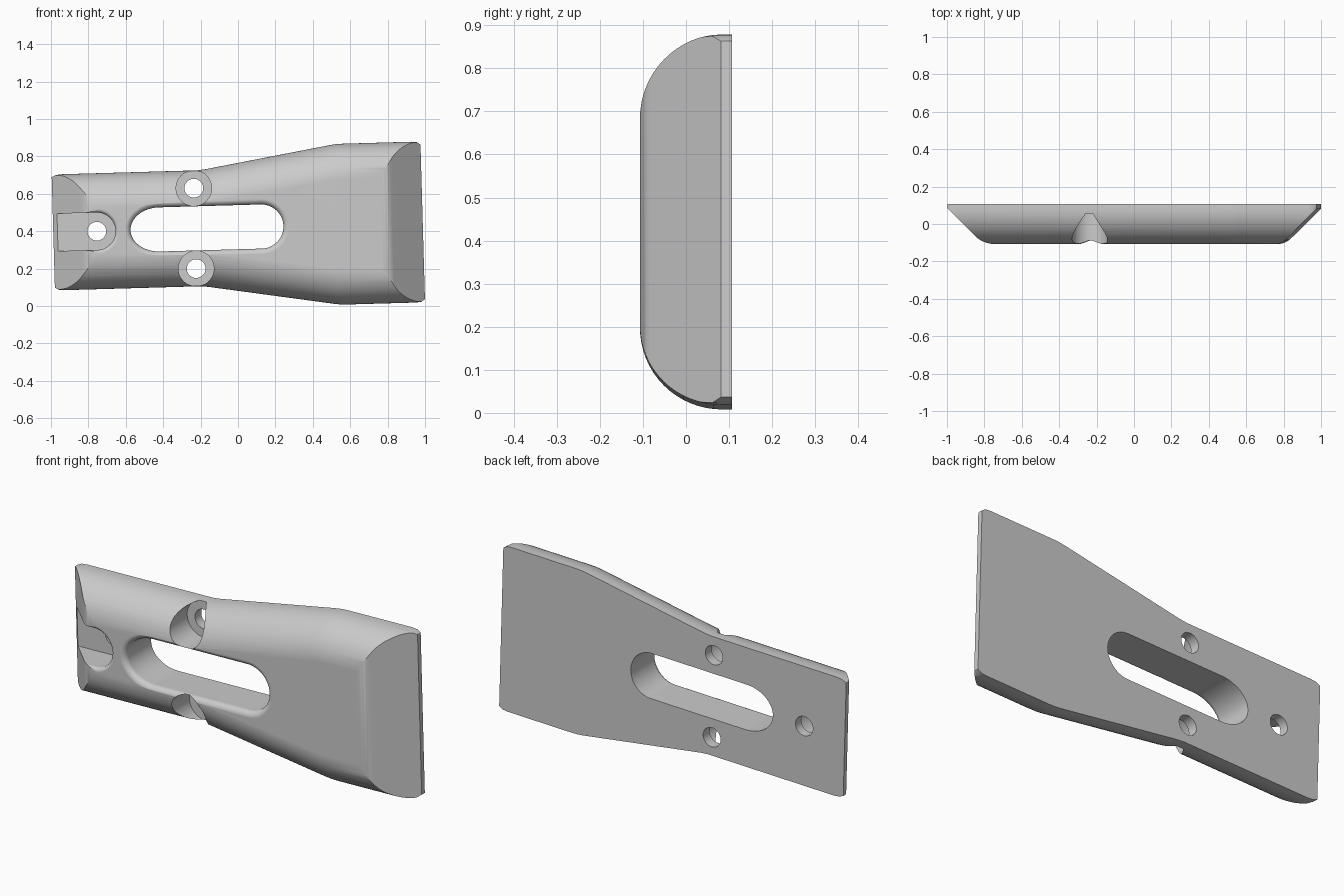
import bpy, bmesh
from math import sin, cos, pi, sqrt, radians
from mathutils import Matrix

cube = bpy.data.objects.get("Cube")
if cube:
    bpy.data.objects.remove(cube, do_unlink=True)

FRONT, BACK = -0.107, 0.107
# The whole part sits slightly tilted above the ground
PLACE = Matrix.Translation((0, 0, 0.4215)) @ Matrix.Rotation(-0.0287, 4, 'Y')

grey = bpy.data.materials.new("plain grey")
grey.use_nodes = True
colour = (0.6, 0.6, 0.6, 1)
grey.diffuse_color = colour
grey.node_tree.nodes["Principled BSDF"].inputs["Base Color"].default_value = colour


def loft(name, rings):
    """Skin a closed solid through rings of equal point count."""
    bm = bmesh.new()
    loops = [[bm.verts.new(p) for p in ring] for ring in rings]
    n = len(loops[0])
    for a, b in zip(loops, loops[1:]):
        for i in range(n):
            j = (i + 1) % n
            bm.faces.new((a[i], a[j], b[j], b[i]))
    bm.faces.new(loops[0])
    bm.faces.new(loops[-1])
    bmesh.ops.recalc_face_normals(bm, faces=bm.faces)
    bm.transform(PLACE)
    mesh = bpy.data.meshes.new(name)
    bm.to_mesh(mesh)
    bm.free()
    mesh.materials.append(grey)
    obj = bpy.data.objects.new(name, mesh)
    bpy.context.collection.objects.link(obj)
    return obj


def section(u, h, r=0.19, n=16):
    """Cross-section: flat back, flat front, large rounded long edges."""
    arc = [(FRONT + r - r * sin(i / n * pi / 2), h - r + r * cos(i / n * pi / 2))
           for i in range(n + 1)]
    half = [(BACK, h)] + arc
    return [(u, y, v) for y, v in half] + [(u, y, -v) for y, v in reversed(half)]


def stadium(y, left, right, r, left_len, n=24):
    """Long hole outline; the left end may be stretched to left_len."""
    pts = []
    for i in range(n + 1):
        t = -pi / 2 + pi * i / n
        pts.append((right + r * cos(t), y, r * sin(t)))
    for i in range(n + 1):
        t = pi / 2 + pi * i / n
        pts.append((left + left_len * cos(t), y, r * sin(t)))
    return pts


def flared_slot(name, left, right, r, left_len, lip, floor):
    """Slot cutter whose front edge opens out into a rounded lip."""
    rings = [stadium(-0.3, left, right, r + lip, left_len + lip)]
    for i in range(9):
        t = i / 8 * pi / 2
        grow = lip * (1 - sin(t))
        rings.append(stadium(FRONT + lip * (1 - cos(t)), left, right,
                             r + grow, left_len + grow))
    rings.append(stadium(floor, left, right, r, left_len))
    return loft(name, rings)


def bore(name, u, v, steps, n=48):
    """Round stepped cutter along y from (y, radius) steps."""
    return loft(name, [[(u + r * cos(2 * pi * i / n), y, v + r * sin(2 * pi * i / n))
                        for i in range(n)] for y, r in steps])


def combine(body, tool, operation):
    mod = body.modifiers.new("cut", 'BOOLEAN')
    mod.object, mod.operation, mod.solver = tool, operation, 'EXACT'
    bpy.context.view_layer.objects.active = body
    bpy.ops.object.modifier_apply(modifier=mod.name)
    bpy.data.objects.remove(tool, do_unlink=True)


# Body: narrow grip widening to a broad end
stations = [(-1.05, 0.25), (-0.99, 0.295), (-0.965, 0.307), (-0.93, 0.31),
            (-0.21, 0.31), (-0.17, 0.314), (0.5, 0.424), (0.535, 0.4285),
            (0.57, 0.43), (0.94, 0.43), (0.968, 0.427), (0.99, 0.412), (1.05, 0.36)]
body = loft("handle_scale", [section(u, h) for u, h in stations])


# Sloped ends with softened shoulders
def end_profile(end, shoulder, foot, soft):
    pts = [(end, 0.3), (end, foot)]
    s = soft / sqrt(2)
    for i in range(9):
        t = i / 8
        pts.append((shoulder + s * (1 - t) ** 2 - soft * t * t,
                    FRONT + s * (1 - t) ** 2))
    return pts


right = end_profile(0.988, 0.8, 0.081, 0.04)
left = [(-u, y) for u, y in end_profile(0.988, 0.8, 0.083, 0.06)]
outline = right + left[::-1]
combine(body, loft("end_trim", [[(u, y, v) for u, y in outline] for v in (-1, 1)]),
        'INTERSECT')

# Long through slot and the open channel at the narrow end
combine(body, flared_slot("slot", -0.42, 0.125, 0.118, 0.155, 0.03, 0.3), 'DIFFERENCE')
combine(body, flared_slot("channel", -1.3, -0.755, 0.1, 0.1, 0.02, 0.06), 'DIFFERENCE')

# Screw holes: two counterbored, one in the channel floor
for v in (-0.215, 0.215):
    combine(body, bore("screw_hole", -0.23, v,
                       [(-0.3, 0.095), (0.055, 0.095), (0.055, 0.05), (0.3, 0.05)]),
            'DIFFERENCE')
combine(body, bore("end_hole", -0.755, 0, [(-0.3, 0.05), (0.3, 0.05)]), 'DIFFERENCE')

# Smooth shading with crisp edges
bpy.ops.object.select_all(action='DESELECT')
body.select_set(True)
bpy.context.view_layer.objects.active = body
bpy.ops.object.shade_smooth_by_angle(angle=radians(32))
normals = body.modifiers.new("weighted normals", 'WEIGHTED_NORMAL')
normals.keep_sharp = True
